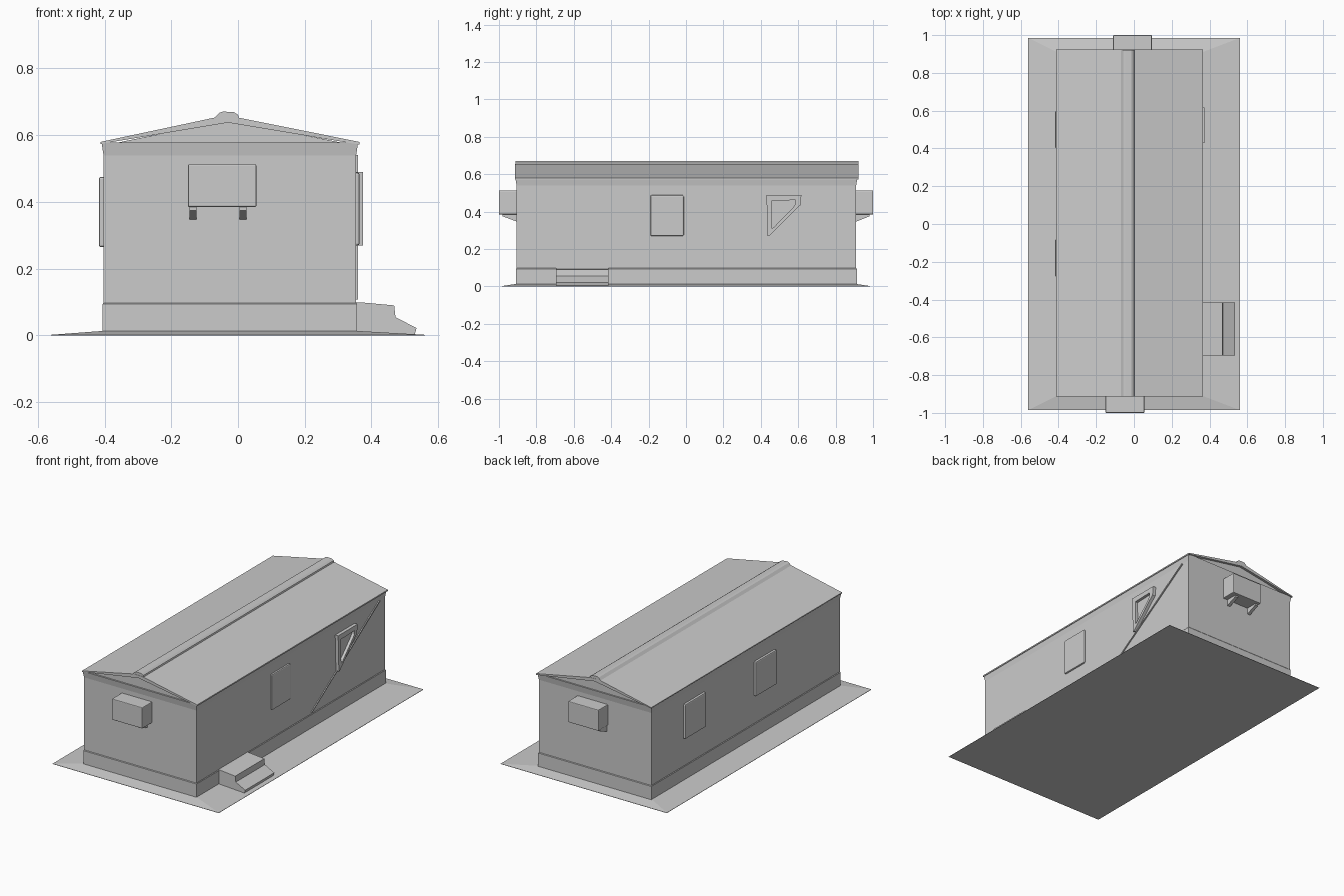
import bpy, bmesh

if "Cube" in bpy.data.objects:
    bpy.data.objects.remove(bpy.data.objects["Cube"])

grey = bpy.data.materials.new("light_grey")
grey.diffuse_color = (0.6, 0.6, 0.6, 1)
grey.use_nodes = True
grey.node_tree.nodes["Principled BSDF"].inputs["Base Color"].default_value = grey.diffuse_color


def make(name, verts, faces, bevel=0):
    me = bpy.data.meshes.new(name)
    me.from_pydata(verts, [], faces)
    bm = bmesh.new()
    bm.from_mesh(me)
    bmesh.ops.recalc_face_normals(bm, faces=bm.faces)
    bm.to_mesh(me)
    bm.free()
    me.materials.append(grey)
    ob = bpy.data.objects.new(name, me)
    bpy.context.collection.objects.link(ob)
    if bevel:
        mod = ob.modifiers.new("soft_edge", 'BEVEL')
        mod.width = bevel
        mod.segments = 2
    return ob


def rings(name, loops, bevel=0):
    """Skin a stack of equal-length loops and cap both ends."""
    n = len(loops[0])
    faces = [tuple(range(n)), tuple(range((len(loops) - 1) * n, len(loops) * n))]
    for k in range(len(loops) - 1):
        for i in range(n):
            j = (i + 1) % n
            faces.append((k * n + i, k * n + j, k * n + n + j, k * n + n + i))
    return make(name, [p for l in loops for p in l], faces, bevel)


def rect(x0, x1, y0, y1, z):
    return [(x0, y0, z), (x1, y0, z), (x1, y1, z), (x0, y1, z)]


def box(name, x0, x1, y0, y1, z0, z1, bevel=0):
    return rings(name, [rect(x0, x1, y0, y1, z0), rect(x0, x1, y0, y1, z1)], bevel)


def along_y(name, profile, y0, y1):
    return rings(name, [[(x, y, z) for x, z in profile] for y in (y0, y1)])


def along_x(name, outline, x0, x1):
    return rings(name, [[(x, y, z) for y, z in outline] for x in (x0, x1)])


# Ground pad, rising slightly towards the walls
rings("ground_pad", [rect(-.56, .56, -.985, .985, 0),
                     rect(-.56, .56, -.985, .985, .002),
                     rect(-.40, .35, -.905, .905, .014)])

# Walls with a slim plinth and flared top below the eaves
rings("walls", [rect(-.405 - o, .356 + o, -.908 - o, .912 + o, z) for z, o in
                ((.005, .001), (.094, .001), (.098, -.002), (.54, -.002), (.578, .004))])

# Gable infill and pitched roof slab
along_y("gables", [(-.40, .56), (.35, .56), (.35, .57), (-.03, .645), (-.40, .57)], -.903, .908)
along_y("roof", [(-.412, .574), (-.412, .580), (-.06, .655), (.0, .653),
                 (.364, .580), (.364, .572), (-.03, .638)], -.914, .923)

# Ridge cap
along_y("ridge_cap", [(-.072, .65), (-.056, .667), (-.045, .671), (-.012, .669),
                      (0, .661), (.004, .648)], -.912, .922)

# Wall boxes on both ends, each on two small brackets
for name, x0, x1, wall, out in (("front", -.15, .055, -.90, -1.0),
                                ("back", -.11, .095, .905, 1.0)):
    s = 1 if out > 0 else -1
    box(name + "_wall_box", x0, x1, min(wall, out), max(wall, out), .385, .513, .004)
    for i, x in enumerate((x0 + .005, x1 - .05)):
        rings(f"{name}_bracket_{i}", [[(px, wall, .345), (px, wall, .39),
                                       (px, out - s * .02, .39), (px, out - s * .02, .375)]
                                      for px in (x, x + .02)])

# Rectangular windows: shallow raised panels
box("right_window", .34, .364, -.19, -.012, .27, .488, .006)
for i, y in enumerate((-.28, .40)):
    box(f"left_window_{i}", -.417, -.39, y, y + .2, .265, .475, .006)

# Half-buried triangular window frame, and the crease it sits on
outer = [(.43, .49), (.617, .49), (.612, .435), (.59, .415), (.445, .27), (.437, .27)]
inner = [(.458, .458), (.585, .462), (.585, .44), (.575, .425), (.468, .315), (.46, .31)]
n = len(outer)
loops = [[(x, y, z) for y, z in o] for x, o in
         ((.34, outer), (.374, outer), (.374, inner), (.357, inner))]
rings("triangular_window", loops)
along_x("wall_crease", [(.195, .108), (.205, .108), (.86, .537), (.85, .541)], .34, .360)

# Entrance step with a tapering lower edge
along_y("entrance_step", [(.34, .005), (.34, .1), (.37, .099), (.468, .09), (.472, .055),
                          (.535, .022), (.53, .004)], -.695, -.415)
